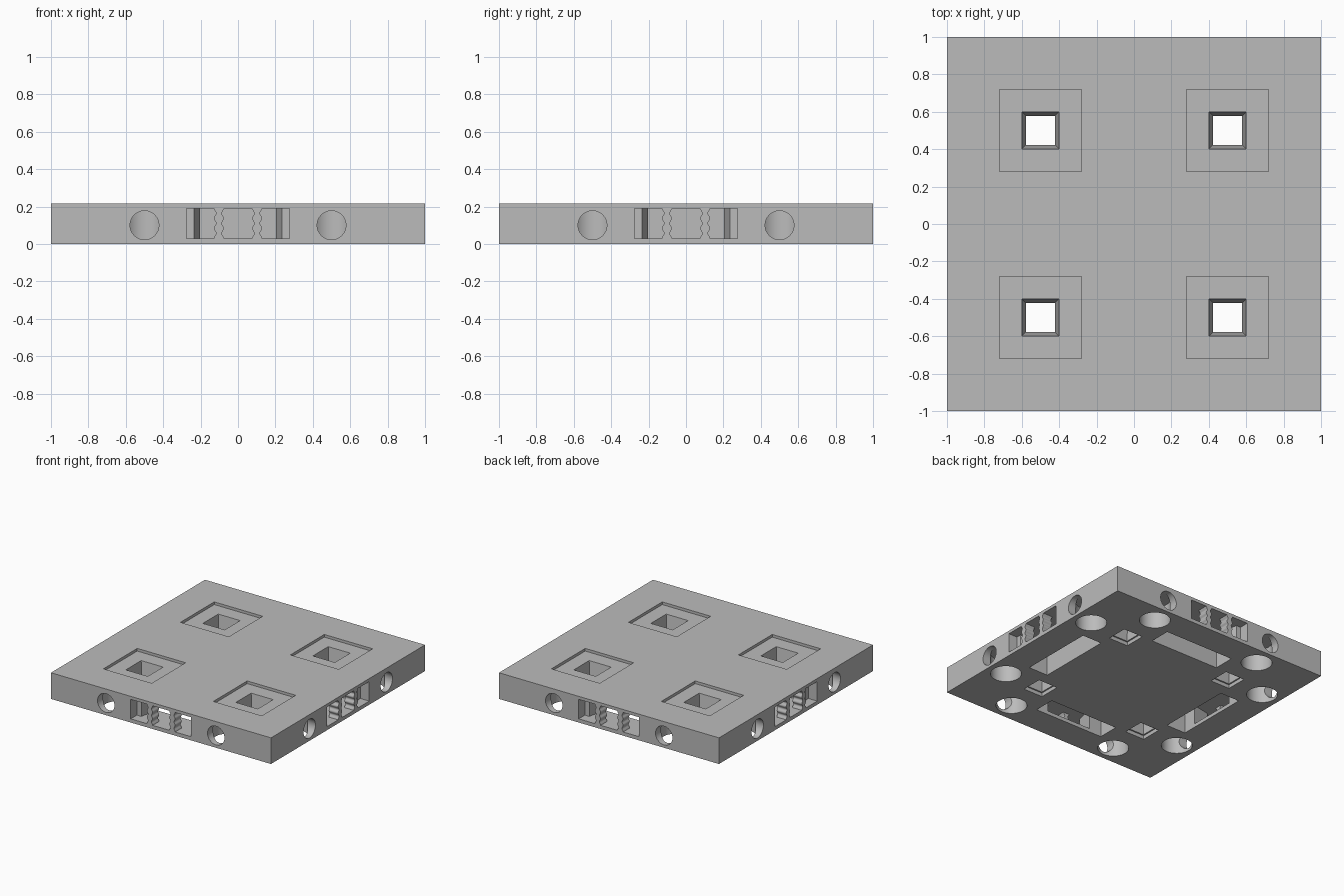
import bpy, bmesh, math
from mathutils import Matrix, Vector

if "Cube" in bpy.data.objects:
    bpy.data.objects.remove(bpy.data.objects["Cube"])

HEIGHT = 0.215
FLOOR, ROOF = 0.03, 0.19      # height range of the clip channels

grey = bpy.data.materials.new("plain grey")
grey.use_nodes = True
grey.diffuse_color = (0.5, 0.5, 0.5, 1)
grey.node_tree.nodes["Principled BSDF"].inputs["Base Color"].default_value = (0.5, 0.5, 0.5, 1)

QUARTERS = [Matrix.Rotation(i * math.pi / 2, 4, "Z") for i in range(4)]


def loft(bm, lower, upper, z0, z1, matrix):
    """Closed solid between two outlines with equal point counts."""
    rings = [[bm.verts.new(matrix @ Vector((x, y, z))) for x, y in outline]
             for outline, z in ((lower, z0), (upper, z1))]
    a, b = rings
    bm.faces.new(a[::-1])
    bm.faces.new(b)
    for i in range(len(a)):
        j = (i + 1) % len(a)
        bm.faces.new((a[i], a[j], b[j], b[i]))


def box(x, y, hx, hy):
    return [(x - hx, y - hy), (x + hx, y - hy), (x + hx, y + hy), (x - hx, y + hy)]


def circle(x, y, r, n=48):
    return [(x + r * math.cos(2 * math.pi * i / n), y + r * math.sin(2 * math.pi * i / n))
            for i in range(n)]


def make(name, solids):
    """Object holding every (lower, upper, z0, z1, local matrix) solid on all four sides."""
    bm = bmesh.new()
    for turn in QUARTERS:
        for lower, upper, z0, z1, local in solids:
            loft(bm, lower, upper, z0, z1, turn @ local)
    bmesh.ops.recalc_face_normals(bm, faces=bm.faces)
    mesh = bpy.data.meshes.new(name)
    bm.to_mesh(mesh)
    bm.free()
    mesh.materials.append(grey)
    obj = bpy.data.objects.new(name, mesh)
    bpy.context.collection.objects.link(obj)
    return obj


def prism(outline, z0, z1, local=Matrix()):
    return (outline, outline, z0, z1, local)


# Square tile slab
bpy.ops.mesh.primitive_cube_add(size=1, location=(0, 0, HEIGHT / 2))
slab = bpy.context.object
slab.name = slab.data.name = "tile_slab"
slab.scale = (2, 2, HEIGHT)
bpy.ops.object.transform_apply(location=True, rotation=False, scale=True)
slab.data.materials.append(grey)

# Outline of a clip channel: wide mouth, step, then tapering throat
half = [(0.275, -1.05), (0.275, -0.92), (0.235, -0.92), (0.2, -0.75)]
channel = half + [(-x, y) for x, y in reversed(half)]

# Local frame whose z axis runs inward from the front edge
upright = Matrix(((1, 0, 0, 0), (0, 0, 1, 0), (0, 1, 0, 0), (0, 0, 0, 1)))

cutters = [
    make("top_recess_cutter", [prism(box(0.5, 0.5, 0.22, 0.22), ROOF + 0.003, 0.3)]),
    make("peg_hole_cutter", [(box(0.5, 0.5, 0.075, 0.075), box(0.5, 0.5, 0.1, 0.1),
                              0.02, 0.195, Matrix())]),
    make("peg_foot_cutter", [prism(box(0.5, 0.5, 0.088, 0.088), -0.1, 0.03)]),
    make("clip_pocket_cutter", [prism(box(0, -0.677, 0.315, 0.088), -0.1, ROOF)]),
    make("clip_channel_cutter", [prism(channel, FLOOR, ROOF)]),
    make("magnet_well_cutter", [prism(circle(s * 0.5, -0.84, 0.117), -0.1, 0.18)
                                for s in (-1, 1)]),
    make("edge_hole_cutter", [prism(circle(s * 0.5, 0.1, 0.077), -1.1, -0.84, upright)
                              for s in (-1, 1)]),
]

# Cut each group in turn, then drop the helpers
bpy.context.view_layer.objects.active = slab
for cutter in cutters:
    cutter.hide_render = True
    mod = slab.modifiers.new(cutter.name, "BOOLEAN")
    mod.operation = "DIFFERENCE"
    mod.solver = "EXACT"
    mod.object = cutter
    bpy.ops.object.modifier_apply(modifier=mod.name)
    bpy.data.objects.remove(cutter)

# Wavy pillars dividing each channel mouth into three openings
def wavy(cx):
    steps = 24
    right = []
    for i in range(steps + 1):
        t = i / steps
        swell = 0.006 * math.cos(t * 6 * math.pi)
        right.append((0.021 + swell, FLOOR + t * (ROOF - FLOOR)))
    return [(cx + x, z) for x, z in right] + [(cx - x, z) for x, z in reversed(right)]


pillars = make("channel_pillars", [prism(wavy(s * 0.102), -1, -0.915, upright) for s in (-1, 1)])

# Smooth round walls, keep edges sharp
for obj in (slab, pillars):
    bpy.ops.object.select_all(action="DESELECT")
    obj.select_set(True)
    bpy.context.view_layer.objects.active = obj
    bpy.ops.object.shade_smooth_by_angle(angle=math.radians(30))
